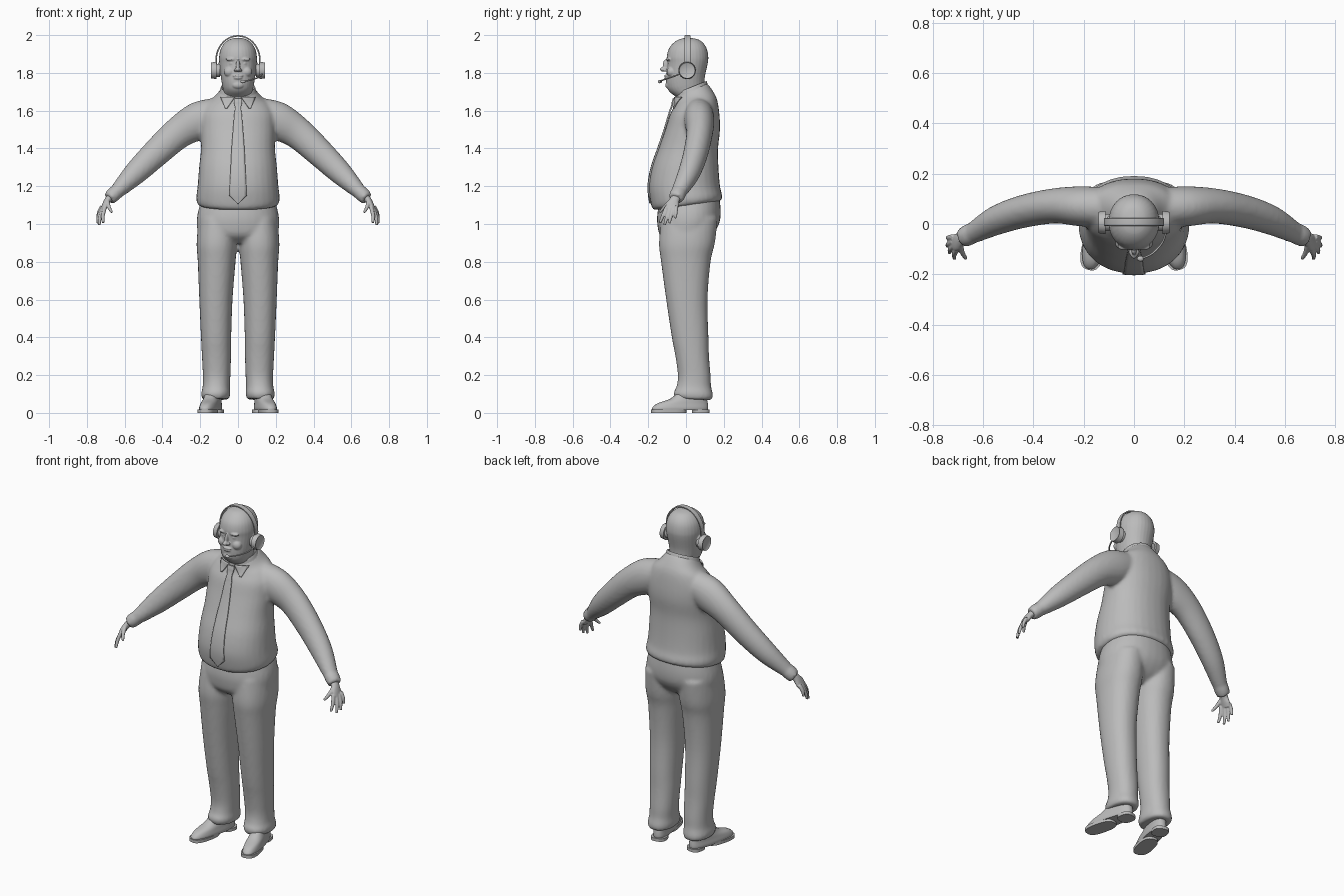
import bpy, bmesh, math
from mathutils import Vector, Matrix
from mathutils.bvhtree import BVHTree

cube = bpy.data.objects.get("Cube")
if cube:
    bpy.data.objects.remove(cube, do_unlink=True)

grey = bpy.data.materials.new("plain grey")
grey.use_nodes = True
grey.diffuse_color = (0.5, 0.5, 0.5, 1)
for node in grey.node_tree.nodes:
    if node.type == 'BSDF_PRINCIPLED':
        node.inputs["Base Color"].default_value = grey.diffuse_color


def spline(rows, steps=5):
    """Smooth rows of equal length with a curve through every row."""
    out = []
    for i in range(len(rows) - 1):
        a, b, c, d = (rows[min(max(i + k, 0), len(rows) - 1)] for k in (-1, 0, 1, 2))
        for s in range(steps):
            t = s / steps
            out.append([q + t / 2 * (r - p + t * (2 * p - 5 * q + 4 * r - w
                        + t * (3 * (q - r) + w - p)))
                        for p, q, r, w in zip(a, b, c, d)])
    return out + [list(rows[-1])]


def skin(bm, rings):
    """Join rings of points into a closed body."""
    loops = [[bm.verts.new(p) for p in ring] for ring in rings]
    n = len(loops[0])
    for lo, hi in zip(loops, loops[1:]):
        for i in range(n):
            j = (i + 1) % n
            bm.faces.new((lo[i], lo[j], hi[j], hi[i]))
    bm.faces.new(loops[0])
    bm.faces.new(loops[-1])


def ring(c, u, v, power=2.0, n=32):
    def bend(k):
        return math.copysign(abs(k) ** (2 / power), k)
    angles = [math.tau * i / n for i in range(n)]
    return [c + u * bend(math.cos(a)) + v * bend(math.sin(a)) for a in angles]


def stack(bm, rows, power=2.2, steps=5):
    """Upright body; rows are z, front, back, half width, tilt, x."""
    rings = []
    for z, front, back, half, tilt, x in spline(rows, steps):
        depth = (back - front) / 2
        rings.append(ring(Vector((x, (front + back) / 2, z)), Vector((half, 0, 0)),
                          Vector((0, depth, depth * tilt)), power))
    skin(bm, rings)


def tube(bm, rows, hint=(0, 1, 0), power=2.0, steps=5, n=20):
    """Limb along a path; rows are x, y, z and two radii."""
    rows = spline(rows, steps)
    pts = [Vector(r[:3]) for r in rows]
    rings = []
    for i, r in enumerate(rows):
        t = (pts[min(i + 1, len(pts) - 1)] - pts[max(i - 1, 0)]).normalized()
        u = Vector(hint)
        u = (u - t * u.dot(t)).normalized()
        rings.append(ring(pts[i], u * r[3], t.cross(u) * r[4], power, n))
    skin(bm, rings)


def blob(bm, place, size):
    bmesh.ops.create_uvsphere(bm, u_segments=20, v_segments=12, radius=1,
                              matrix=Matrix.Translation(place) @ Matrix.Diagonal((*size, 1)))


def mirror(bm):
    copy = bmesh.ops.duplicate(bm, geom=bm.verts[:] + bm.edges[:] + bm.faces[:])["geom"]
    for v in copy:
        if isinstance(v, bmesh.types.BMVert):
            v.co.x *= -1


def finish(bm, name, voxel=0, soften=3, thick=0):
    bmesh.ops.recalc_face_normals(bm, faces=bm.faces[:])
    mesh = bpy.data.meshes.new(name)
    bm.to_mesh(mesh)
    bm.free()
    mesh.materials.append(grey)
    ob = bpy.data.objects.new(name, mesh)
    bpy.context.collection.objects.link(ob)
    bpy.ops.object.select_all(action='DESELECT')
    ob.select_set(True)
    bpy.context.view_layer.objects.active = ob
    if voxel:
        mod = ob.modifiers.new("blend", 'REMESH')
        mod.mode, mod.voxel_size, mod.use_smooth_shade = 'VOXEL', voxel, True
        mod = ob.modifiers.new("soften", 'SMOOTH')
        mod.iterations = soften
    else:
        bpy.ops.object.shade_smooth_by_angle(angle=math.radians(40))
    if thick:
        mod = ob.modifiers.new("thickness", 'SOLIDIFY')
        mod.thickness, mod.offset = thick, 0
    return ob


# Shirt: sleeves with cuffs, then the round trunk
bm = bmesh.new()
tube(bm, [(.07, .065, 1.6, .075, .075), (.2, .07, 1.55, .08, .1), (.315, .072, 1.483, .07, .085),
          (.44, .05, 1.37, .065, .074), (.545, .015, 1.268, .058, .062),
          (.63, -.03, 1.183, .044, .042), (.643, -.036, 1.172, .041, .037),
          (.655, -.042, 1.16, .043, .04), (.683, -.055, 1.134, .039, .036)], n=28)
mirror(bm)
stack(bm, [(1.098, -.155, .18, .195, .14, 0), (1.106, -.176, .19, .213, .14, 0),
           (1.135, -.188, .191, .221, .1, 0), (1.2, -.197, .18, .214, 0, 0),
           (1.3, -.18, .172, .206, 0, 0), (1.4, -.145, .17, .196, 0, 0),
           (1.5, -.11, .18, .198, 0, 0), (1.58, -.085, .177, .195, 0, 0),
           (1.64, -.062, .165, .165, .15, 0), (1.675, -.057, .142, .12, .3, 0),
           (1.715, -.05, .11, .088, .4, 0)])
shirt = finish(bm, "shirt", .011)

# Collar band around the neck
bm = bmesh.new()
stack(bm, [(1.672, -.058, .135, .115, .35, 0), (1.7, -.056, .117, .098, .4, 0),
           (1.725, -.052, .108, .09, .4, 0), (1.715, -.042, .098, .08, .4, 0)], 2, 3)
finish(bm, "collar_band")

# Tie and collar flaps: thin plates laid on the shirt front
surface = BVHTree.FromObject(shirt, bpy.context.evaluated_depsgraph_get())


def plate(bm, rows, steps=8, cols=6):
    """Rows are left x, right x, z and lift off the shirt."""
    fine = [[a + (b - a) * s / steps for a, b in zip(p, q)]
            for p, q in zip(rows, rows[1:]) for s in range(steps)] + [rows[-1]]
    grid = []
    for left, right, z, lift in fine:
        line = []
        for i in range(cols + 1):
            x = left + (right - left) * i / cols
            hit = surface.ray_cast(Vector((x, -1, z)), Vector((0, 1, 0)))[0]
            if hit is None:
                hit = surface.find_nearest(Vector((x, -.05, z)))[0]
            line.append(bm.verts.new((x, hit.y - lift, z)))
        grid.append(line)
    for a, b in zip(grid, grid[1:]):
        for i in range(cols):
            bm.faces.new((a[i], a[i + 1], b[i + 1], b[i]))


bm = bmesh.new()
plate(bm, [(-w, w, z, lift) for w, z, lift in
           ((.02, 1.665, .013), (.022, 1.645, .015), (.015, 1.615, .013), (.02, 1.58, .006),
            (.034, 1.4, .004), (.046, 1.15, .004), (.002, 1.108, .004))])
finish(bm, "tie", thick=.008)
bm = bmesh.new()
plate(bm, [(.016, .092, 1.672, .009), (.058, .068, 1.612, .005)])
mirror(bm)
finish(bm, "collar_flaps", thick=.007)

# Trousers: two legs joined by the hips
bm = bmesh.new()
stack(bm, [(1.03, -.13, .168, .1, 0, .108), (.9, -.143, .153, .107, 0, .112),
           (.8, -.132, .13, .1, 0, .113), (.6, -.105, .114, .088, 0, .117),
           (.4, -.075, .119, .08, 0, .116), (.3, -.056, .122, .077, 0, .114),
           (.2, -.043, .13, .073, 0, .113), (.14, -.05, .133, .072, 0, .115),
           (.1, -.066, .143, .077, -.05, .118), (.072, -.058, .138, .07, -.05, .118)])
mirror(bm)
stack(bm, [(.9, -.09, .08, .13, 0, 0), (.94, -.138, .135, .204, 0, 0),
           (1, -.152, .175, .218, 0, 0), (1.06, -.152, .184, .213, .05, 0),
           (1.14, -.14, .175, .19, .12, 0)])
finish(bm, "trousers", .011)

# Shoes: upper, front sole and heel block, toes turned out
bm = bmesh.new()
stack(bm, [(.014, -.183, .118, .045, 0, 0), (.028, -.182, .12, .047, 0, 0),
           (.05, -.155, .118, .044, 0, 0), (.075, -.085, .112, .041, 0, 0),
           (.11, -.04, .1, .035, 0, 0)], 2.5)
for front, back, half in ((-.188, .0, .048), (.035, .126, .044)):
    stack(bm, [(0, front, back, half, 0, 0), (.018, front, back, half, 0, 0)], 2.7, 1)
bmesh.ops.rotate(bm, verts=bm.verts[:], matrix=Matrix.Rotation(math.radians(13), 3, 'Z'))
bmesh.ops.translate(bm, verts=bm.verts[:], vec=(.138, 0, 0))
mirror(bm)
finish(bm, "shoes")

# Hands: palm, four fingers and a thumb
bm = bmesh.new()
tube(bm, [(.668, -.046, 1.15, .024, .022), (.69, -.062, 1.125, .027, .018),
          (.705, -.072, 1.1, .035, .015), (.717, -.078, 1.077, .03, .011)])
fingers = [((.705, -.102, 1.088), (.714, -.138, 1.006)), ((.715, -.086, 1.082), (.734, -.114, .994)),
           ((.72, -.069, 1.084), (.743, -.088, 1.004)), ((.72, -.052, 1.093), (.742, -.056, 1.03)),
           ((.69, -.085, 1.118), (.668, -.138, 1.062))]
for root, tip in fingers:
    root, tip = Vector(root), Vector(tip)
    middle = root.lerp(tip, .55) + Vector((.005, 0, .002))
    tube(bm, [(*root, .011, .012), (*middle, .01, .01), (*tip, .007, .007)], (1, 0, 0), n=12)
mirror(bm)
finish(bm, "hands", .004, 2)

# Head: paired features, skull and neck, then the middle of the face
bm = bmesh.new()
for place, size in (((.036, -.091, 1.872), (.03, .013, .009)), ((.033, -.085, 1.85), (.015, .012, .009)),
                    ((.045, -.076, 1.805), (.03, .026, .028)), ((.013, -.112, 1.815), (.009, .011, .008)),
                    ((.1, .012, 1.82), (.012, .022, .034))):
    blob(bm, place, size)
mirror(bm)
stack(bm, [(1.6, -.02, .08, .065, 0, 0), (1.68, -.04, .092, .076, .3, 0),
           (1.715, -.088, .097, .08, .15, 0), (1.735, -.103, .097, .084, 0, 0),
           (1.78, -.105, .1, .091, 0, 0), (1.85, -.1, .115, .099, 0, 0),
           (1.885, -.102, .118, .1, 0, 0), (1.925, -.092, .111, .092, 0, 0),
           (1.955, -.07, .094, .074, 0, 0), (1.976, -.04, .067, .048, 0, 0),
           (1.985, -.005, .03, .017, 0, 0)], 2.1)
for place, size in (((0, -.109, 1.84), (.01, .014, .032)), ((0, -.122, 1.819), (.014, .016, .012)),
                    ((0, -.104, 1.785), (.028, .011, .006)), ((0, -.103, 1.772), (.023, .011, .006)),
                    ((0, -.092, 1.735), (.032, .018, .02))):
    blob(bm, place, size)
finish(bm, "head", .004, 2)

# Headset: band, ear cups with a recessed outer disc, and microphone
bm = bmesh.new()
arc = [math.pi * (i / 24 * 1.1 - .05) for i in range(25)]
tube(bm, [(.116 * math.cos(a), .008, 1.868 + .128 * math.sin(a), .015, .004) for a in arc],
     power=6, steps=1)
finish(bm, "headband")
bm = bmesh.new()
turn = Matrix.Rotation(math.pi / 2, 4, 'Y')
for x, inner, outer, depth in ((.105, .034, .034, .02), (.128, .046, .042, .028)):
    bmesh.ops.create_cone(bm, cap_ends=True, segments=32, radius1=inner, radius2=outer, depth=depth,
                          matrix=Matrix.Translation((x, .006, 1.813)) @ turn)
outside = max(bm.faces, key=lambda f: f.calc_center_median().x)
bmesh.ops.inset_region(bm, faces=[outside], thickness=.008)
bmesh.ops.translate(bm, verts=outside.verts[:], vec=(-.005, 0, 0))
mirror(bm)
finish(bm, "ear_cups")
bm = bmesh.new()
tube(bm, [(.128, -.03, 1.795, .004, .004), (.112, -.075, 1.778, .004, .004),
          (.072, -.118, 1.764, .004, .004), (.03, -.137, 1.755, .004, .004)], (0, 0, 1), n=10)
blob(bm, (.026, -.138, 1.754), (.014, .011, .009))
finish(bm, "microphone")
